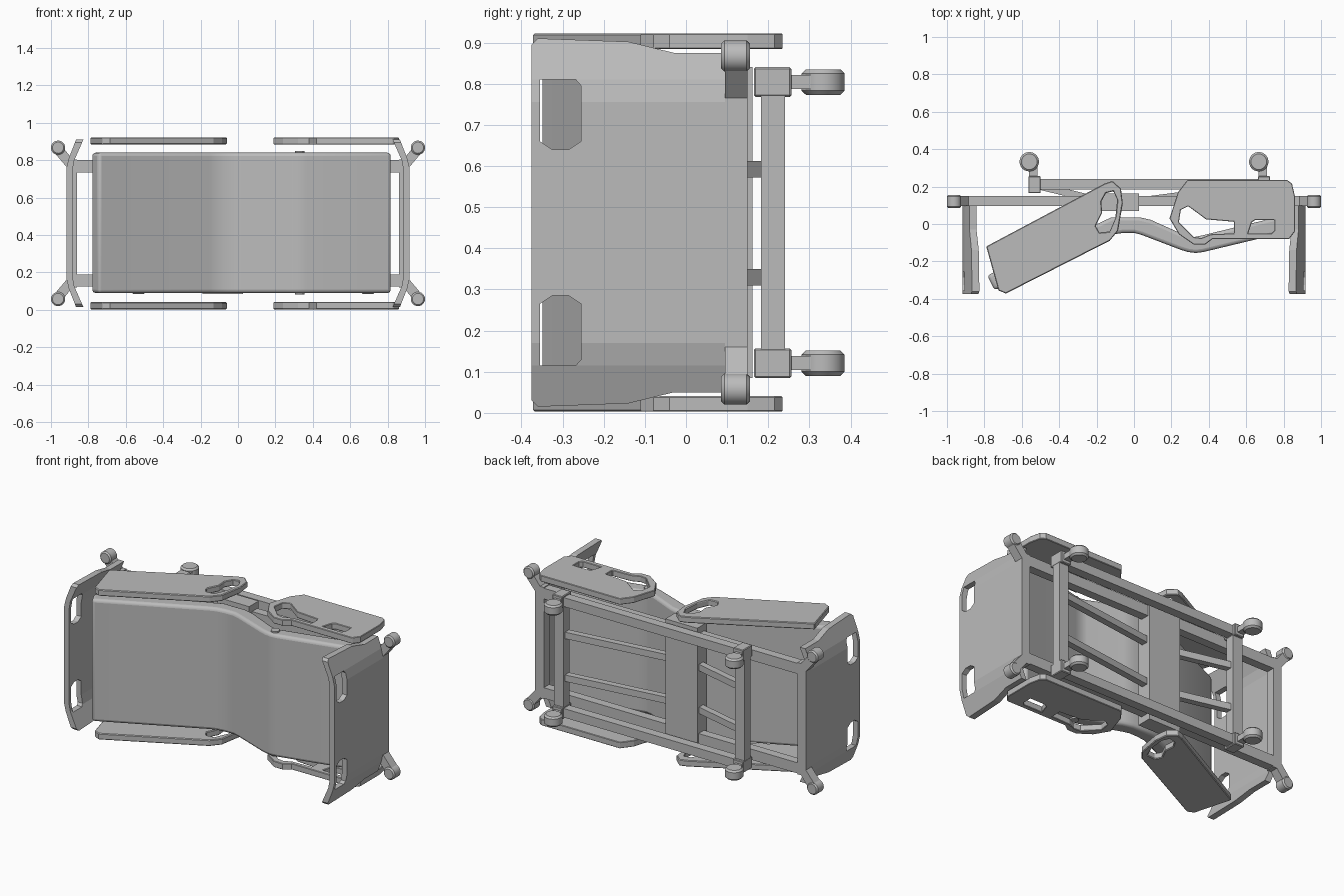
import bpy, bmesh, math
from mathutils import Vector

cube = bpy.data.objects.get("Cube")
if cube:
    bpy.data.objects.remove(cube, do_unlink=True)

grey = bpy.data.materials.new("plain grey")
grey.use_nodes = True
grey.diffuse_color = (0.5, 0.5, 0.5, 1)
grey.node_tree.nodes["Principled BSDF"].inputs["Base Color"].default_value = (0.5, 0.5, 0.5, 1)

MID = 0.4625  # centre of the bed's width along z


def finish(name, bm, bevel=0.0, segments=1, smooth=False):
    bmesh.ops.recalc_face_normals(bm, faces=bm.faces)
    me = bpy.data.meshes.new(name)
    bm.to_mesh(me)
    bm.free()
    me.materials.append(grey)
    ob = bpy.data.objects.new(name, me)
    bpy.context.collection.objects.link(ob)
    if bevel:
        mod = ob.modifiers.new("bevel", "BEVEL")
        mod.width, mod.segments = bevel, segments
        mod.limit_method, mod.angle_limit = "ANGLE", math.radians(40)
    if smooth:
        activate(ob)
        bpy.ops.object.shade_smooth_by_angle(angle=math.radians(35))
    return ob


def activate(ob):
    bpy.ops.object.select_all(action="DESELECT")
    ob.select_set(True)
    bpy.context.view_layer.objects.active = ob


def prism(name, pts, axis, lo, hi, **kw):
    """Extrude a 2D outline along an axis (0=x, 1=y, 2=z)."""
    bm = bmesh.new()

    def place(p, d):
        c = list(p)
        c.insert(axis, d)
        return bm.verts.new(c)
    a = [place(p, lo) for p in pts]
    b = [place(p, hi) for p in pts]
    bm.faces.new(a)
    bm.faces.new(b)
    for i in range(len(pts)):
        j = (i + 1) % len(pts)
        bm.faces.new((a[i], a[j], b[j], b[i]))
    return finish(name, bm, **kw)


def box(name, x, y, z, **kw):
    return prism(name, [(x[0], y[0]), (x[1], y[0]), (x[1], y[1]), (x[0], y[1])], 2, *z, **kw)


def circle(cx, cy, r, n=24):
    return [(cx + r * math.cos(2 * math.pi * i / n), cy + r * math.sin(2 * math.pi * i / n)) for i in range(n)]


def boolean(ob, cutter, op):
    mod = ob.modifiers.new("cut", "BOOLEAN")
    mod.operation, mod.object, mod.solver = op, cutter, "EXACT"
    activate(ob)
    bpy.ops.object.modifier_apply(modifier=mod.name)
    bpy.data.objects.remove(cutter, do_unlink=True)


def add_bevel(ob, width):
    mod = ob.modifiers.new("bevel", "BEVEL")
    mod.width, mod.segments = width, 1
    mod.limit_method, mod.angle_limit = "ANGLE", math.radians(50)


def flip(z):
    return 2 * MID - z


# Mattress: raised back, seat and bent knee
mattress = [(-0.745, -0.355), (-0.15, -0.07), (-0.11, -0.055), (-0.06, -0.048), (0.0, -0.047),
            (0.04, -0.058), (0.25, -0.138), (0.29, -0.15), (0.33, -0.155), (0.37, -0.15), (0.82, -0.042),
            (0.80, 0.045), (0.36, -0.062), (0.32, -0.07), (0.28, -0.063),
            (0.09, 0.022), (0.03, 0.036), (-0.12, 0.036), (-0.785, -0.275)]
prism("mattress", mattress, 2, 0.09, 0.84, bevel=0.018, segments=3, smooth=True)

# End boards: bent wings, trimmed to a silhouette, with two hand holes each
outer = [(0.86, 0.0), (0.905, 0.115), (0.918, 0.17)]
inner = [(0.885, 0.18), (0.875, 0.125), (0.82, 0.0)]
section = outer + [(x, flip(z)) for x, z in reversed(outer)] + [(x, flip(z)) for x, z in reversed(inner)] + inner
half = [(-0.375, 0.03), (-0.36, 0.015), (-0.14, 0.023), (-0.03, 0.05), (0.1, 0.05)]
silhouette = half + [(y, flip(z)) for y, z in reversed(half)]
hole = [(-0.355, 0.115), (-0.268, 0.115), (-0.255, 0.13), (-0.255, 0.265),
        (-0.285, 0.285), (-0.325, 0.285), (-0.355, 0.265)]
for s, name in ((-1, "head_board"), (1, "foot_board")):
    board = prism(name, [(s * x, z) for x, z in section], 1, -0.45, 0.15)
    boolean(board, prism("trim", silhouette, 0, -1.2, 1.2), "INTERSECT")
    for pts in (hole, [(y, flip(z)) for y, z in hole]):
        boolean(board, prism("hole", pts, 0, -1.2, 1.2), "DIFFERENCE")

# Side rails: a tilted pair by the back, a level pair by the legs
back_rail = [(-0.79, -0.12), (-0.725, -0.355), (-0.685, -0.372), (-0.13, -0.09), (-0.085, -0.035),
             (-0.06, 0.11), (-0.07, 0.19), (-0.115, 0.23), (-0.16, 0.215)]
back_hole = [(-0.205, -0.01), (-0.17, 0.06), (-0.175, 0.12), (-0.15, 0.165), (-0.11, 0.175),
             (-0.09, 0.13), (-0.1, 0.03), (-0.13, -0.04), (-0.185, -0.045)]
leg_rail = [(0.19, 0.03), (0.235, 0.17), (0.285, 0.235), (0.82, 0.235), (0.845, 0.215), (0.86, 0.15),
            (0.86, -0.04), (0.83, -0.08), (0.42, -0.08), (0.38, -0.11), (0.32, -0.11), (0.24, -0.055)]
leg_hole = [(0.24, 0.01), (0.25, 0.075), (0.29, 0.095), (0.385, 0.025), (0.535, 0.012),
            (0.535, -0.05), (0.41, -0.055), (0.36, -0.075), (0.32, -0.07)]
leg_slot = [(0.61, -0.05), (0.63, 0.01), (0.65, 0.022), (0.75, 0.022), (0.75, -0.035), (0.735, -0.05)]
for side, z0, z1 in (("lower", 0.003, 0.041), ("upper", 0.884, 0.922)):
    for name, outline, holes in (("back_rail_", back_rail, [back_hole]),
                                 ("leg_rail_", leg_rail, [leg_hole, leg_slot])):
        rail = prism(name + side, outline, 2, z0, z1)
        for h in holes:
            boolean(rail, prism("hole", h, 2, z0 - 0.1, z1 + 0.1), "DIFFERENCE")
        add_bevel(rail, 0.011)

# Upper frame with end bars, corner arms and round bumpers
arm = [(0.885, 0.22), (0.885, 0.12), (0.945, 0.045), (0.985, 0.08), (0.918, 0.16), (0.918, 0.22)]
for i, fz in enumerate((lambda z: z, flip)):
    z = sorted((fz(0.125), fz(0.19)))
    box(f"frame_side_bar_{i}", (-0.89, 0.89), (0.097, 0.15), z)
    for s in (-1, 1):
        prism(f"corner_arm_{i}_{s}", [(s * x, fz(z)) for x, z in arm], 1, 0.095, 0.15)
        prism(f"bumper_{i}_{s}", circle(s * 0.962, fz(0.058), 0.038), 1, 0.085, 0.155,
              bevel=0.008, smooth=True)
for s in (-1, 1):
    box(f"frame_end_bar_{s}", sorted((s * 0.86, s * 0.918)), (0.095, 0.15), (0.12, flip(0.12)))
box("centre_plate", (-0.19, 0.027), (0.07, 0.162), (0.085, flip(0.085)))

# Lower frame with casters
for i, fz in enumerate((lambda z: z, flip)):
    box(f"base_side_bar_{i}", (-0.53, 0.695), (0.185, 0.24), sorted((fz(0.095), fz(0.15))))
    for x in (-0.532, 0.695):
        tag = f"{i}_{'head' if x < 0 else 'foot'}"
        box("caster_socket_" + tag, (x - 0.033, x + 0.033), (0.165, 0.256), sorted((fz(0.085), fz(0.157))),
            bevel=0.004)
        box("caster_neck_" + tag, (x - 0.03, x + 0.015), (0.25, 0.31), sorted((fz(0.104), fz(0.138))))
        prism("caster_wheel_" + tag, circle(x - 0.028, 0.333, 0.052), 2, *sorted((fz(0.09), fz(0.152))),
              bevel=0.01, smooth=True)
for x in (-0.532, 0.695):
    box("base_cross_bar_" + ("head" if x < 0 else "foot"), (x - 0.032, x + 0.032), (0.182, 0.24),
        (0.12, flip(0.12)))

# Sloping struts from the base to the centre plate
for i, z in enumerate((0.33, 0.592)):
    for name, xa, xb in (("head_strut", -0.532, -0.17), ("foot_strut", 0.695, 0.01)):
        prism(f"{name}_{i}", [(xa, 0.19), (xb, 0.10), (xb, 0.14), (xa, 0.23)], 2, z - 0.02, z + 0.02)

# Knee hinge pin
prism("knee_pin", circle(0.33, -0.11, 0.025, 12), 2, 0.082, 0.848)
